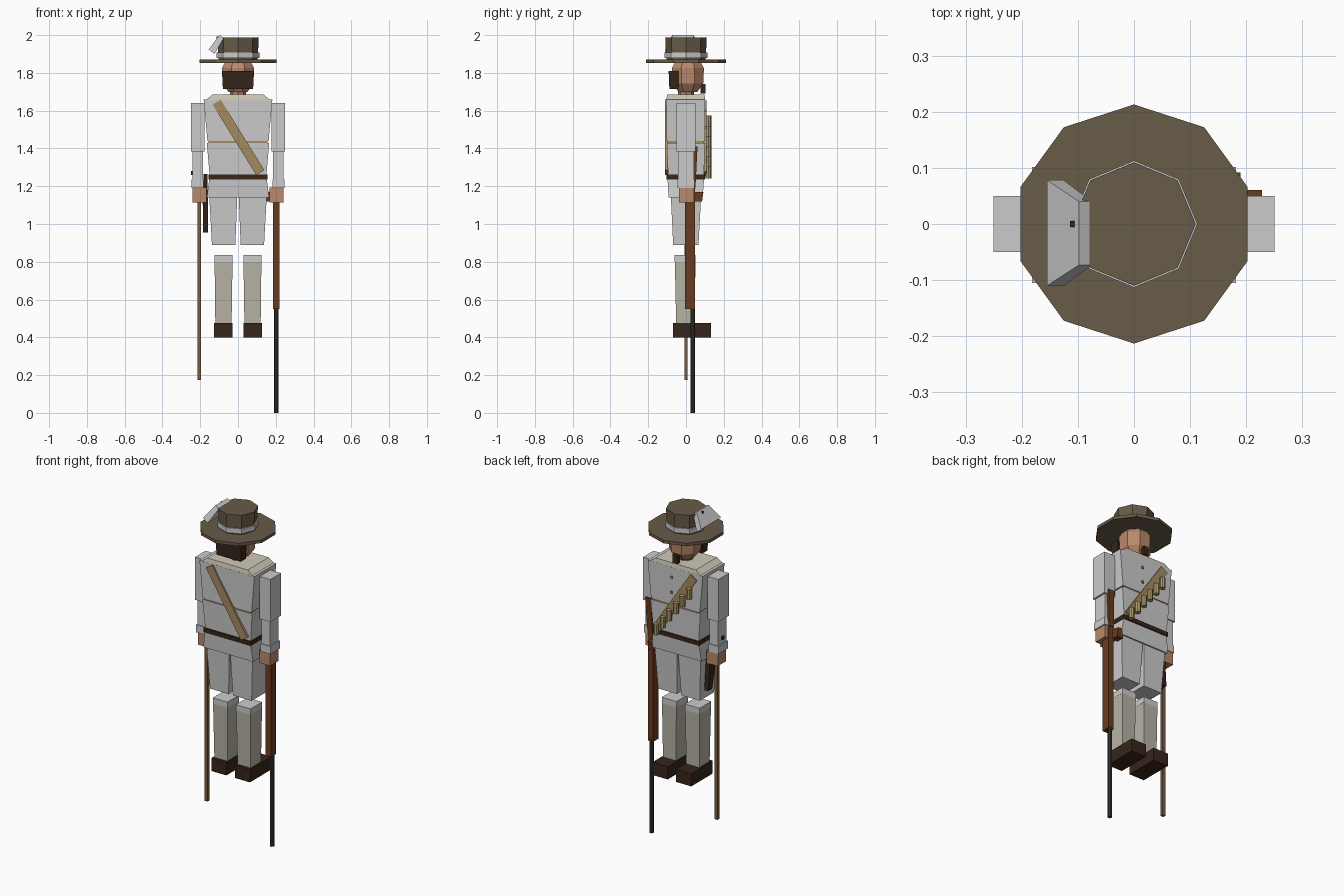
import bpy, bmesh, math
from mathutils import Vector

def mat(name, r, g, b):
    m = bpy.data.materials.new(name)
    lin = lambda c: (min(1, c * 1.15 / 255)) ** 2.2
    m.diffuse_color = (lin(r), lin(g), lin(b), 1)
    return m

HAT = mat("hat_brown", 90, 80, 64)
SKIN = mat("skin", 160, 118, 92)
DARK = mat("dark_leather", 50, 36, 28)
WOOD = mat("wood", 92, 54, 32)
STEEL = mat("steel", 45, 46, 48)
TAN = mat("tan_canvas", 142, 120, 84)
BRASS = mat("brass", 150, 135, 95)
GAITER = mat("gaiter", 158, 154, 142)
CREAM = mat("cream", 180, 174, 160)
POLE = mat("pole", 105, 80, 55)

def link(name, bm, m):
    bmesh.ops.recalc_face_normals(bm, faces=bm.faces)
    me = bpy.data.meshes.new(name)
    bm.to_mesh(me)
    bm.free()
    ob = bpy.data.objects.new(name, me)
    bpy.context.collection.objects.link(ob)
    if m:
        me.materials.append(m)
    return ob

def loft(name, rings, m=None):
    """Join closed rings of points, capping both ends."""
    bm = bmesh.new()
    rs = [[bm.verts.new(p) for p in ring] for ring in rings]
    n = len(rs[0])
    for a, b in zip(rs, rs[1:]):
        for i in range(n):
            bm.faces.new((a[i], a[(i + 1) % n], b[(i + 1) % n], b[i]))
    bm.faces.new(rs[0][::-1])
    bm.faces.new(rs[-1])
    return link(name, bm, m)

def rect(r, z):
    x0, x1, y0, y1 = r
    return [(x0, y0, z), (x1, y0, z), (x1, y1, z), (x0, y1, z)]

def block(name, z0, z1, bottom, top=None, m=None):
    """Box whose bottom and top rectangles (x0, x1, y0, y1) may differ."""
    return loft(name, [rect(bottom, z0), rect(top or bottom, z1)], m)

def lathe(name, profile, sides, m=None, x=0, y=0, turn=0.0):
    """Stack of polygons from (radius, z) pairs."""
    ang = [math.pi / 2 + turn + 2 * math.pi * i / sides for i in range(sides)]
    return loft(name, [[(x + r * math.cos(a), y + r * math.sin(a), z) for a in ang]
                       for r, z in profile], m)

def strap(name, p, q, width, y0, y1, m):
    """Flat diagonal band between two (x, z) points."""
    p, q = Vector(p), Vector(q)
    d = (q - p).normalized() * width / 2
    n = Vector((-d.y, d.x))
    pts = [p + n, q + n, q - n, p - n]
    return loft(name, [[(v.x, y, v.y) for v in pts] for y in (y0, y1)], m)

# Hat
lathe("hat_brim", [(0.213, 1.852), (0.213, 1.87)], 10, HAT)
lathe("hat_crown", [(0.104, 1.87), (0.11, 1.988)], 8, HAT)
lathe("hat_band", [(0.113, 1.878), (0.113, 1.908)], 8)
flap = [[(-0.155, 1.925), (-0.125, 1.90)], [(-0.098, 2.0), (-0.075, 1.985)]]
(lo, li), (uo, ui) = flap
loft("hat_side_flap", [
    [(lo[0], -0.11, lo[1]), (li[0], -0.11, li[1]), (li[0], 0.078, li[1]), (lo[0], 0.078, lo[1])],
    [(uo[0], -0.073, uo[1]), (ui[0], -0.073, ui[1]), (ui[0], 0.04, ui[1]), (uo[0], 0.04, uo[1])]])
block("flap_badge", 1.978, 1.992, (-0.114, -0.106, -0.005, 0.005), m=DARK)

# Head
lathe("head", [(0.055, 1.70), (0.088, 1.745), (0.092, 1.825), (0.072, 1.86)], 8, SKIN,
      y=0.01, turn=math.pi / 8)
lathe("neck", [(0.042, 1.67), (0.042, 1.72)], 8, SKIN)
block("hair", 1.715, 1.81, (-0.08, 0.08, -0.088, -0.04), (-0.085, 0.085, -0.092, -0.04), DARK)
block("goatee", 1.69, 1.74, (-0.016, 0.016, 0.078, 0.104), m=DARK)

# Torso
block("shoulder_yoke", 1.655, 1.685, (-0.172, 0.172, -0.105, 0.102),
      (-0.135, 0.135, -0.1, 0.098), CREAM)
block("chest", 1.44, 1.66, (-0.162, 0.162, -0.102, 0.1), (-0.182, 0.182, -0.105, 0.102))
block("waist_seam", 1.428, 1.442, (-0.155, 0.155, -0.098, 0.096), m=TAN)
block("abdomen", 1.255, 1.43, (-0.15, 0.15, -0.095, 0.095), (-0.165, 0.165, -0.102, 0.1))
block("belt", 1.236, 1.262, (-0.156, 0.156, -0.103, 0.101), m=DARK)
block("jacket_skirt", 1.14, 1.24, (-0.165, 0.165, -0.092, 0.088), (-0.152, 0.152, -0.098, 0.096))
for i in range(2):
    z = 1.60 - 0.09 * i
    block("button", z - 0.007, z + 0.007, (0.018, 0.032, 0.1, 0.107), m=TAN)

# Bandolier, back and front, with pouches
strap("back_strap", (-0.113, 1.645), (0.118, 1.272), 0.05, -0.112, -0.095, TAN)
strap("front_strap", (-0.125, 1.64), (0.125, 1.265), 0.05, 0.094, 0.109, TAN)
for i in range(6):
    t = i / 5
    z = 1.542 - 0.27 * t
    lathe("cartridge_pouch", [(0.016, z - 0.032), (0.016, z + 0.032)], 8, BRASS,
          x=-0.103 + 0.218 * t, y=0.118)

# Arms and legs, left and right
for s, side in ((-1, "left"), (1, "right")):
    def limb(name, z0, z1, bottom, top=None, m=None):
        flip = lambda r: r and (*sorted((s * r[0], s * r[1])), r[2], r[3])
        block(side + "_" + name, z0, z1, flip(bottom), flip(top), m)
    limb("upper_arm", 1.385, 1.64, (0.178, 0.25, -0.05, 0.05))
    limb("forearm", 1.23, 1.39, (0.186, 0.24, -0.042, 0.042))
    limb("cuff", 1.19, 1.236, (0.182, 0.246, -0.046, 0.046))
    limb("hand", 1.115, 1.192, (0.168, 0.24, -0.038, 0.042), m=SKIN)
    limb("thigh", 0.89, 1.145, (0.014, 0.138, -0.068, 0.066), (0.004, 0.152, -0.08, 0.08))
    limb("knee", 0.80, 0.835, (0.028, 0.125, -0.06, 0.05))
    limb("gaiter", 0.47, 0.802, (0.034, 0.12, -0.052, 0.046), (0.029, 0.124, -0.059, 0.05), GAITER)
    limb("boot", 0.40, 0.477, (0.028, 0.128, -0.07, 0.133), m=DARK)
block("sleeve_stud", 1.26, 1.28, (-0.248, -0.236, -0.008, 0.008), m=DARK)

# Rifle held muzzle down
lathe("rifle_barrel", [(0.0135, 0), (0.0135, 0.56)], 8, STEEL, x=0.202, y=0.036, turn=math.pi / 8)
block("rifle_forestock", 0.55, 1.2, (0.185, 0.22, -0.004, 0.047), m=WOOD)
block("rifle_butt", 1.19, 1.41, (0.186, 0.22, 0.02, 0.05), (0.19, 0.228, 0.03, 0.061), WOOD)
block("rifle_grip", 1.118, 1.17, (0.148, 0.19, 0.04, 0.085), (0.16, 0.19, 0.04, 0.092), WOOD)

# Walking pole and holster
block("walking_pole", 0.175, 1.2, (-0.215, -0.196, -0.009, 0.009), m=POLE)
block("holster", 0.955, 1.18, (-0.184, -0.16, 0.015, 0.055), (-0.188, -0.16, -0.03, 0.035), DARK)
block("pistol_grip", 1.175, 1.265, (-0.182, -0.162, -0.012, 0.02), (-0.182, -0.162, -0.03, 0.0), DARK)
